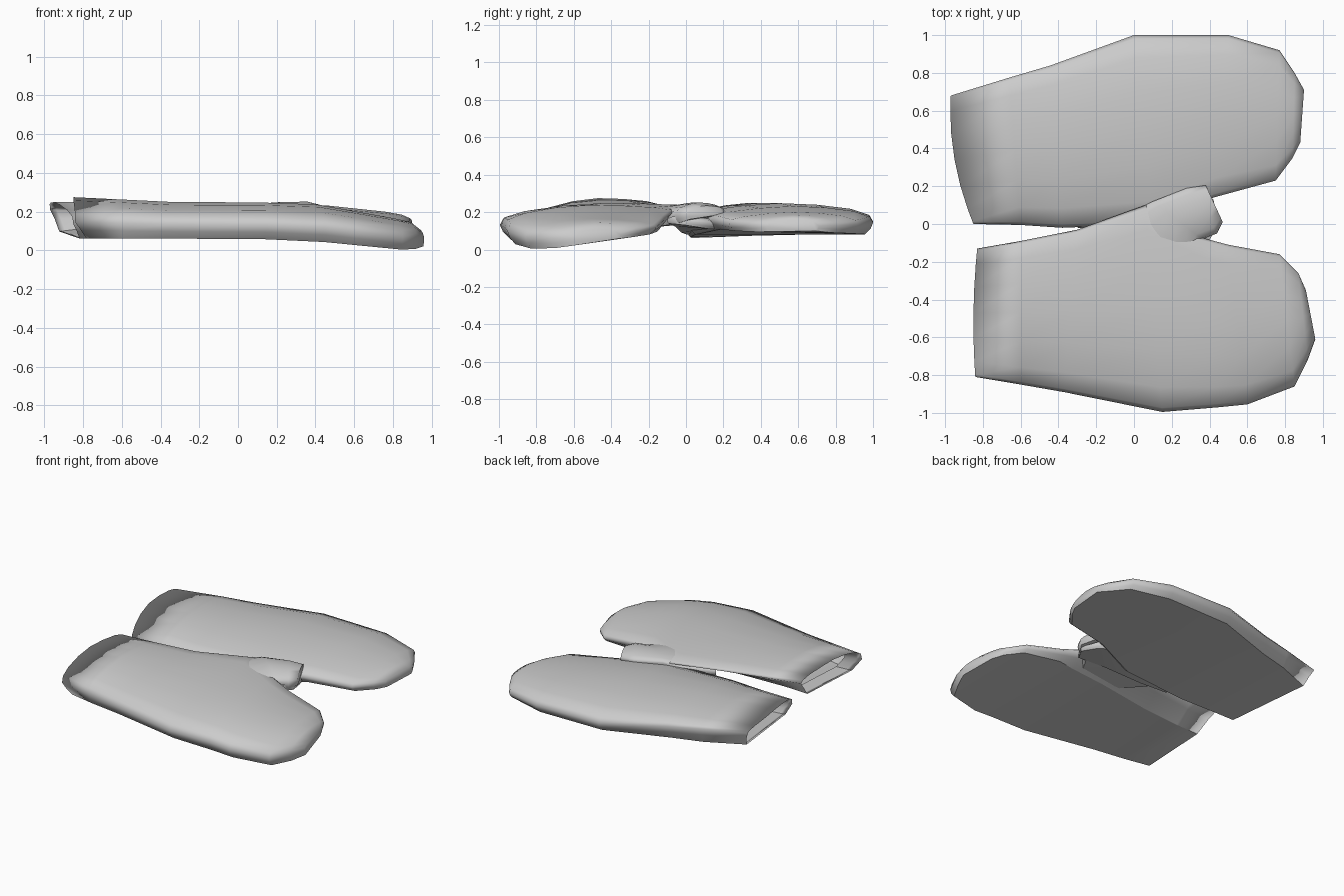
import bpy, bmesh
from mathutils import Vector

cube = bpy.data.objects.get("Cube")
if cube:
    bpy.data.objects.remove(cube)

wool = bpy.data.materials.new("plain_grey")
wool.use_nodes = True
wool.diffuse_color = (0.6, 0.6, 0.6, 1)
wool.node_tree.nodes["Principled BSDF"].inputs["Base Color"].default_value = (0.6, 0.6, 0.6, 1)

# Cross-section of a padded hand: (share of width, share of height), flat below
PROFILE = [(.05, 0), (.015, .2), (0, .4), (.02, .6), (.12, .77), (.3, .92), (.5, 1),
           (.7, .95), (.88, .82), (.98, .62), (1, .42), (.985, .2), (.95, 0)]


def section(lo, hi, base_lo, base_hi, top, tuck=0, lift=0, bow=0, lean=0):
    """One ring of points between the two side points of a station.
    tuck narrows the sole on the far side, lift raises the far edge,
    bow curves the cuff line, lean sets the sole back from the cuff."""
    lo, hi = Vector(lo), Vector(hi)
    ring = []
    for t, h in PROFILE:
        low = max(0, 1 - h / .4)
        p = lo.lerp(hi, t - (tuck * low if t > .5 else 0))
        base = base_lo + (base_hi - base_lo) * t
        x = p.x + bow * 4 * t * (1 - t) + lean * low
        if t > .5:
            h += lift * (1 - h) * (1 - low)
        ring.append(Vector((x, p.y, base + (top - base) * h)))
    return ring


def lining(ring, depth, shrink):
    """The cuff ring pulled inside the opening."""
    mid = sum(ring, Vector()) / len(ring)
    return [mid + (p - mid) * shrink + Vector((depth, 0, 0)) for p in ring]


def loft(name, rings):
    bm = bmesh.new()
    loops = [[bm.verts.new(p) for p in ring] for ring in rings]
    n = len(PROFILE)
    for a, b in zip(loops, loops[1:]):
        for i in range(n):
            j = (i + 1) % n
            bm.faces.new((a[i], a[j], b[j], b[i]))
        # crisp border around the flat palm
        for i in (0, n - 1):
            bm.edges.get((a[i], b[i])).smooth = False
    cap = bm.faces.new(loops[-1])
    bmesh.ops.recalc_face_normals(bm, faces=bm.faces)
    for f in bm.faces:
        f.smooth = True
    for e in cap.edges:
        e.smooth = len(e.link_faces) == 2 and e.calc_face_angle() < 1.3
    mesh = bpy.data.meshes.new(name)
    bm.to_mesh(mesh)
    bm.free()
    mesh.materials.append(wool)
    obj = bpy.data.objects.new(name, mesh)
    bpy.context.collection.objects.link(obj)


def mitten(name, stations):
    rings = [section(*s) for s in stations]
    inner = [lining(rings[0], .1, .84), lining(rings[0], .03, .95)]
    loft(name, inner + rings)


# Front mitten: tip droops towards the ground
mitten("front_mitten", [
    ((-.84, -.81), (-.83, -.13), .06, .08, .275, .17, .55, -.015, .06),
    ((-.6, -.85), (-.6, -.09), .06, .085, .263, .2, .55),
    ((-.37, -.89), (-.3, -.03), .06, .09, .25, .22, .55),
    ((.15, -.995), (.06, .1), .055, .11, .248, .24, .65),
    ((.45, -.97), (.35, -.07), .04, .11, .238, .08, .5),
    ((.6, -.955), (.5, -.11), .025, .1, .212, 0, .25),
    ((.85, -.86), (.77, -.16), .0, .085, .165),
    ((.92, -.72), (.87, -.26), .005, .07, .145),
    ((.96, -.61), (.91, -.35), .02, .06, .11)])

# Back mitten: lies nearly level, sole rising towards the thumb
mitten("back_mitten", [
    ((-.85, 0), (-.97, .68), .06, .1, .25, .03, .55, -.04, .045),
    ((-.6, -.005), (-.66, .775), .06, .09, .25, 0, .45),
    ((-.38, -.02), (-.44, .84), .065, .085, .25, 0, .3),
    ((.1, .0), (0, 1), .08, .08, .248),
    ((.42, .14), (.5, 1), .11, .08, .232),
    ((.75, .23), (.77, .92), .1, .085, .2),
    ((.84, .35), (.85, .8), .095, .09, .185),
    ((.88, .43), (.9, .71), .095, .1, .165)])

# Thumbs: the front one rests over the back one
loft("front_thumb", [section(*s) for s in [
    ((.2, -.42), (-.2, -.06), .1, .13, .21),
    ((.32, -.17), (-.02, .06), .12, .14, .238),
    ((.36, -.08), (.1, .12), .135, .15, .25, 0, .5),
    ((.44, -.05), (.28, .19), .14, .18, .252),
    ((.47, .01), (.38, .205), .16, .19, .235)]])

loft("back_thumb", [section(*s) for s in [
    ((-.3, -.02), (.2, .4), .08, .1, .18),
    ((-.1, -.035), (.36, .18), .09, .11, .17),
    ((.2, -.07), (.42, .13), .125, .11, .18),
    ((.39, -.1), (.45, .0), .14, .13, .18)]])
